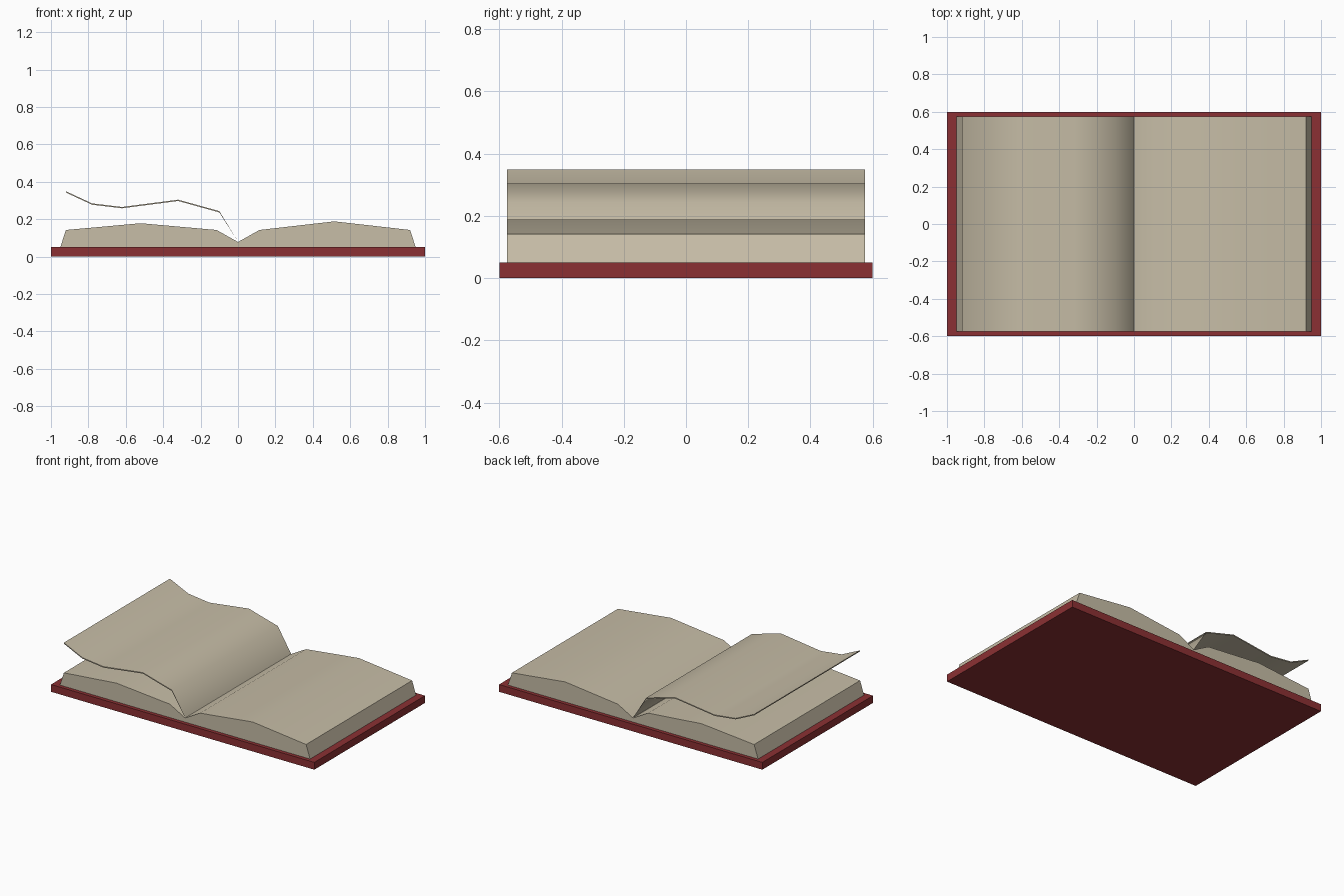
import bpy, bmesh, math

if "Cube" in bpy.data.objects:
    bpy.data.objects.remove(bpy.data.objects["Cube"])


def material(name, rgb):
    m = bpy.data.materials.new(name)
    m.diffuse_color = (*rgb, 1.0)
    m.use_nodes = True
    m.node_tree.nodes["Principled BSDF"].inputs["Base Color"].default_value = m.diffuse_color
    return m


paper = material("aged paper", (0.57, 0.51, 0.385))
red = material("dark red cover", (0.26, 0.03, 0.033))


def extrude_profile(name, points, half_depth, mat, smooth=None):
    """Closed x-z outline pulled along y."""
    bm = bmesh.new()
    front = bm.faces.new([bm.verts.new((x, -half_depth, z)) for x, z in points])
    out = bmesh.ops.extrude_face_region(bm, geom=[front])
    verts = [g for g in out["geom"] if isinstance(g, bmesh.types.BMVert)]
    bmesh.ops.translate(bm, verts=verts, vec=(0, 2 * half_depth, 0))
    bmesh.ops.recalc_face_normals(bm, faces=bm.faces)
    me = bpy.data.meshes.new(name)
    bm.to_mesh(me)
    bm.free()
    me.materials.append(mat)
    ob = bpy.data.objects.new(name, me)
    bpy.context.collection.objects.link(ob)
    if smooth:
        bpy.ops.object.select_all(action='DESELECT')
        ob.select_set(True)
        bpy.context.view_layer.objects.active = ob
        bpy.ops.object.shade_smooth_by_angle(angle=math.radians(smooth))
    return ob


# flat hard cover
extrude_profile("cover", [(-1, 0), (1, 0), (1, 0.05), (-1, 0.05)], 0.6, red)

# two page stacks meeting at the gutter
extrude_profile("left_pages", [(0, 0.05), (0, 0.078), (-0.115, 0.142), (-0.52, 0.178),
                               (-0.92, 0.142), (-0.95, 0.05)], 0.575, paper, 50)
extrude_profile("right_pages", [(0, 0.05), (0, 0.078), (0.115, 0.142), (0.515, 0.188),
                                (0.92, 0.142), (0.95, 0.05)], 0.575, paper, 50)

# turning page: curved thin sheet tapering into the gutter
curve = [(0, 0.08), (-0.1, 0.243), (-0.32, 0.304), (-0.62, 0.265), (-0.78, 0.284), (-0.92, 0.349)]
under = [(x, z - 0.007) for x, z in reversed(curve[1:])]
extrude_profile("turning_page", curve + under, 0.575, paper, 50)
